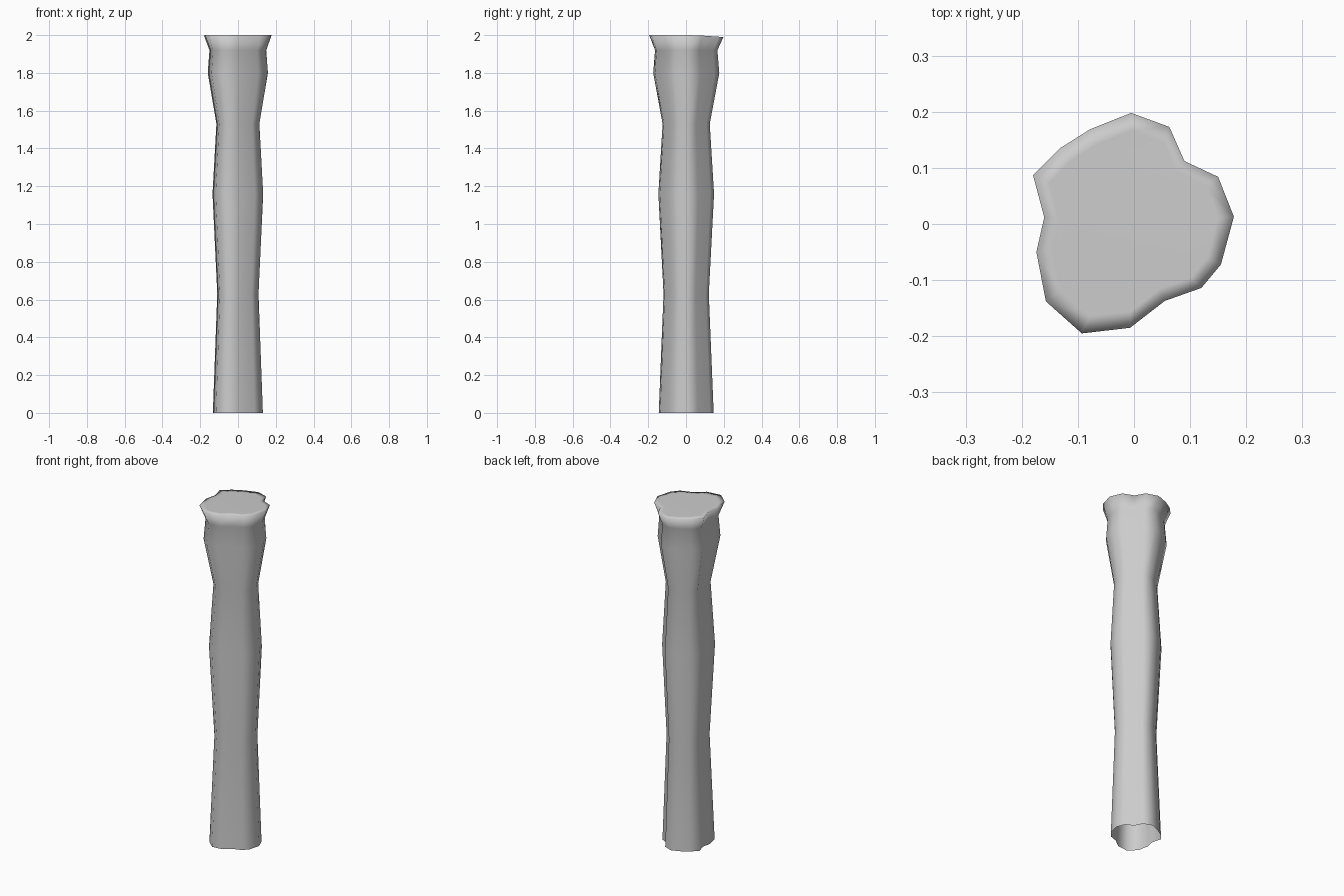
import bpy, bmesh

if "Cube" in bpy.data.objects:
    bpy.data.objects.remove(bpy.data.objects["Cube"])

# Lobed cross-section of the trunk at the top rim
SECTION = [(-0.005, 0.198), (0.063, 0.173), (0.09, 0.112), (0.15, 0.084),
           (0.178, 0.013), (0.155, -0.072), (0.12, -0.114), (0.055, -0.137),
           (-0.007, -0.185), (-0.093, -0.195), (-0.157, -0.138), (-0.174, -0.05),
           (-0.16, 0.012), (-0.18, 0.087), (-0.132, 0.135), (-0.078, 0.169)]

# Height and scale of each ring, open bottom to flared rim
RINGS = [(0, 0.74), (0.63, 0.61), (1.16, 0.75), (1.53, 0.635),
         (1.80, 0.89), (1.92, 0.84), (1.995, 1.0), (1.995, 0.84)]

bm = bmesh.new()


def ring(z, s):
    verts = []
    for x, y in reversed(SECTION):
        # slightly uneven rim
        dz = 0.005 - 0.07 * max(0, y - 0.05) if z > 1.95 else 0
        verts.append(bm.verts.new((x * s, y * s, z + dz)))
    return verts


# Trunk wall, with the last ring forming the inset of the cap
rings = [ring(z, s) for z, s in RINGS]
n = len(SECTION)
for lo, hi in zip(rings, rings[1:]):
    for i in range(n):
        j = (i + 1) % n
        bm.faces.new((lo[i], lo[j], hi[j], hi[i]))

# Flat cap
bm.faces.new(rings[-1])
for f in bm.faces:
    f.smooth = True

mesh = bpy.data.meshes.new("trunk")
bm.to_mesh(mesh)
bm.free()
trunk = bpy.data.objects.new("trunk", mesh)
bpy.context.collection.objects.link(trunk)
